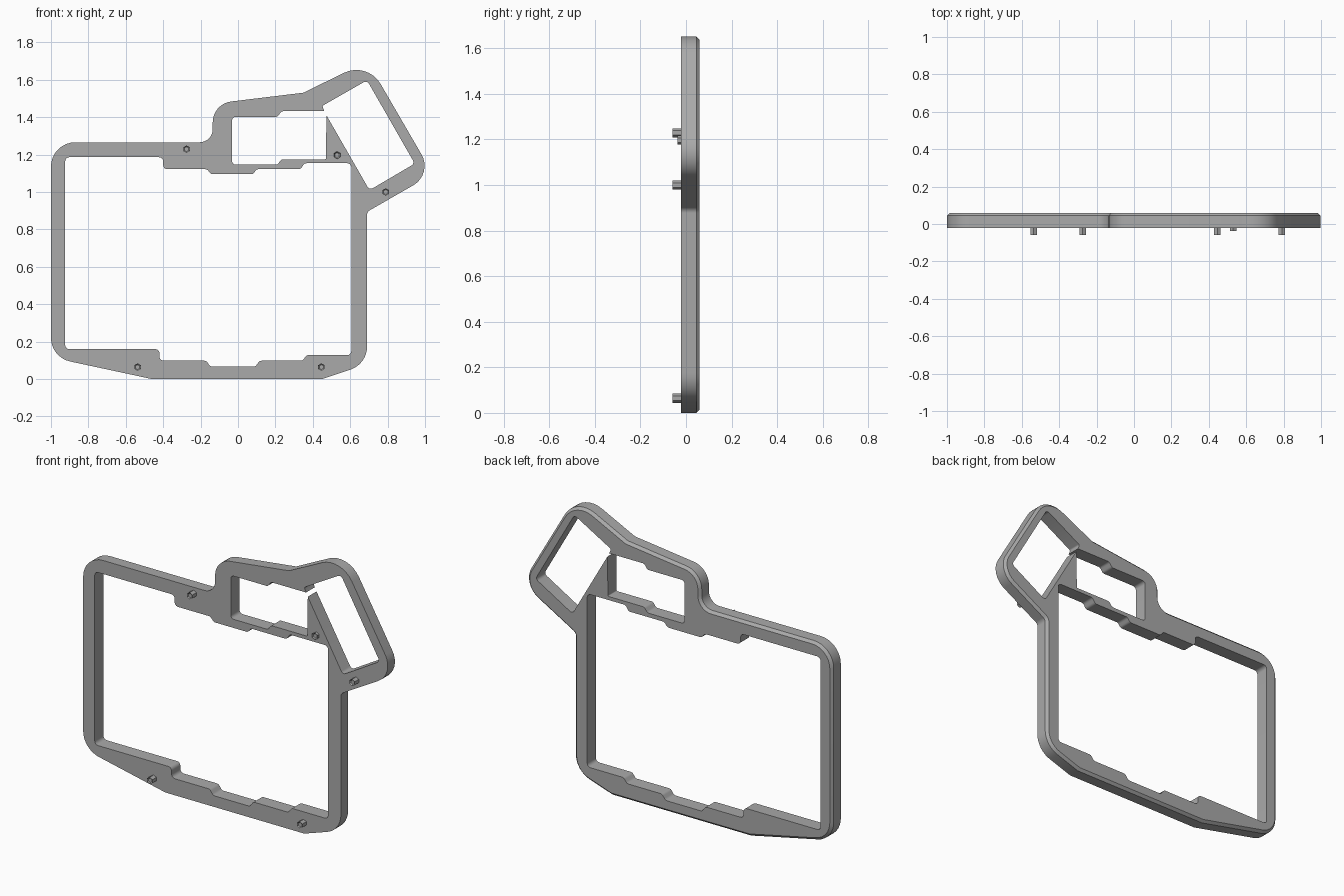
import bpy
import bmesh
import math
from mathutils import Vector

cube = bpy.data.objects.get("Cube")
if cube:
    bpy.data.objects.remove(cube, do_unlink=True)

grey = bpy.data.materials.new("plain grey")
grey.use_nodes = True
colour = (0.4, 0.4, 0.4, 1)
grey.diffuse_color = colour
grey.node_tree.nodes["Principled BSDF"].inputs["Base Color"].default_value = colour

FRONT, BACK, CHAMFER = -0.022, 0.06, 0.015


def rounded(points, default_radius, steps=8):
    """Round every corner of a closed profile; a third value overrides the radius."""
    result = []
    corners = [Vector(p[:2]) for p in points]
    for i, corner in enumerate(corners):
        radius = points[i][2] if len(points[i]) > 2 else default_radius
        to_prev = corners[i - 1] - corner
        to_next = corners[(i + 1) % len(corners)] - corner
        if radius == 0:
            result.append(corner)
            continue
        half = to_prev.angle(to_next) / 2
        reach = min(radius / math.tan(half), 0.48 * to_prev.length, 0.48 * to_next.length)
        radius = reach * math.tan(half)
        a, b = to_prev.normalized(), to_next.normalized()
        centre = corner + (a + b).normalized() * radius / math.sin(half)
        start, end = corner + a * reach - centre, corner + b * reach - centre
        sweep = start.angle(end)
        for k in range(steps + 1):
            t = k / steps
            arm = (start * math.sin((1 - t) * sweep) + end * math.sin(t * sweep)) / math.sin(sweep)
            result.append(centre + arm)
    return result


def inset(loop, distance):
    """Shrink a clockwise closed profile by a constant distance."""
    result = []
    for i, p in enumerate(loop):
        a = (p - loop[i - 1]).normalized()
        b = (loop[(i + 1) % len(loop)] - p).normalized()
        normal = Vector((a.y + b.y, -a.x - b.x)).normalized()
        result.append(p + normal * distance / max(normal.dot(Vector((a.y, -a.x))), 0.3))
    return result


def finish(bm, name):
    bmesh.ops.recalc_face_normals(bm, faces=bm.faces)
    mesh = bpy.data.meshes.new(name)
    bm.to_mesh(mesh)
    bm.free()
    mesh.materials.append(grey)
    obj = bpy.data.objects.new(name, mesh)
    bpy.context.collection.objects.link(obj)
    bpy.ops.object.select_all(action="DESELECT")
    obj.select_set(True)
    bpy.context.view_layer.objects.active = obj
    bpy.ops.object.shade_smooth_by_angle(angle=math.radians(30))
    return obj


# Outer silhouette, clockwise from the lower left corner
outline = rounded([
    (-1, 0.12), (-1, 1.27), (-0.135, 1.27, 0.07), (-0.135, 1.476, 0.12),
    (0.35, 1.535, 0), (0.692, 1.703, 0.15), (1.042, 1.1, 0.12),
    (0.69, 0.898, 0.03), (0.69, 0.084), (0.45, 0.004, 0), (-0.46, 0.004, 0),
], 0.13)
lowest = min(p.y for p in outline)
for p in outline:
    p.y -= lowest

# Large opening with stepped upper and lower edges
main_opening = rounded([
    (-0.924, 0.16), (-0.924, 1.186), (-0.4, 1.186), (-0.4, 1.122),
    (-0.165, 1.122), (-0.145, 1.095), (0.08, 1.095), (0.1, 1.122),
    (0.335, 1.122), (0.355, 1.154), (0.606, 1.154), (0.606, 0.128),
    (0.367, 0.128), (0.345, 0.098), (0.115, 0.098), (0.093, 0.066),
    (-0.147, 0.066), (-0.17, 0.098), (-0.42, 0.098), (-0.42, 0.16),
], 0.022, 5)

# Upper opening joined to the tilted opening through a narrow gap
upper_opening = rounded([
    (-0.032, 1.146), (-0.032, 1.402), (0.211, 1.402), (0.232, 1.432),
    (0.462, 1.432, 0), (0.45, 1.46, 0.01), (0.69, 1.597), (0.945, 1.152),
    (0.703, 1.01), (0.473, 1.41, 0), (0.47, 1.175, 0.005),
    (0.232, 1.175), (0.211, 1.146),
], 0.02, 5)

# Frame plate with a chamfer around its outer back edge
bm = bmesh.new()


def add_ring(loop, y):
    verts = [bm.verts.new((p.x, y, p.y)) for p in loop]
    return verts, [bm.edges.new((verts[i - 1], v)) for i, v in enumerate(verts)]


def add_wall(ring_a, ring_b):
    for i in range(len(ring_a)):
        bm.faces.new((ring_a[i - 1], ring_a[i], ring_b[i], ring_b[i - 1]))


front_edges, back_edges = [], []
layers = [
    [(outline, FRONT), (outline, BACK - CHAMFER), (inset(outline, CHAMFER), BACK)],
    [(main_opening, FRONT), (main_opening, BACK)],
    [(upper_opening, FRONT), (upper_opening, BACK)],
]
for layer in layers:
    rings = [add_ring(loop, y) for loop, y in layer]
    for lower, upper in zip(rings, rings[1:]):
        add_wall(lower[0], upper[0])
    front_edges += rings[0][1]
    back_edges += rings[-1][1]
bmesh.ops.triangle_fill(bm, edges=front_edges, use_beauty=True, normal=(0, -1, 0))
bmesh.ops.triangle_fill(bm, edges=back_edges, use_beauty=True, normal=(0, 1, 0))
finish(bm, "frame")


# Hexagonal locating pegs with a recessed tip
def add_peg(name, x, z, tip):
    bm = bmesh.new()
    bmesh.ops.create_circle(bm, cap_ends=True, radius=0.02, segments=6)
    base = bm.faces[:]
    depth = FRONT - tip
    top = bmesh.ops.extrude_face_region(bm, geom=base)
    bmesh.ops.translate(bm, vec=(0, 0, depth),
                        verts=[g for g in top["geom"] if isinstance(g, bmesh.types.BMVert)])
    bm.faces.ensure_lookup_table()
    cap = [f for f in bm.faces if f.calc_center_median().z > depth * 0.9]
    bmesh.ops.inset_region(bm, faces=cap, thickness=0.007)
    bmesh.ops.translate(bm, vec=(0, 0, -0.006), verts=cap[0].verts)
    peg = finish(bm, name)
    peg.location = (x, FRONT, z)
    peg.rotation_euler = (math.radians(90), 0, 0)


add_peg("top_left_side_peg", 0.53, 1.197, -0.038)
add_peg("top_right_side_peg", -0.275, 1.229, -0.06)
add_peg("tilted_corner_peg", 0.79, 1.0, -0.06)
add_peg("bottom_left_peg", 0.446, 0.064, -0.06)
add_peg("bottom_right_peg", -0.537, 0.064, -0.06)
